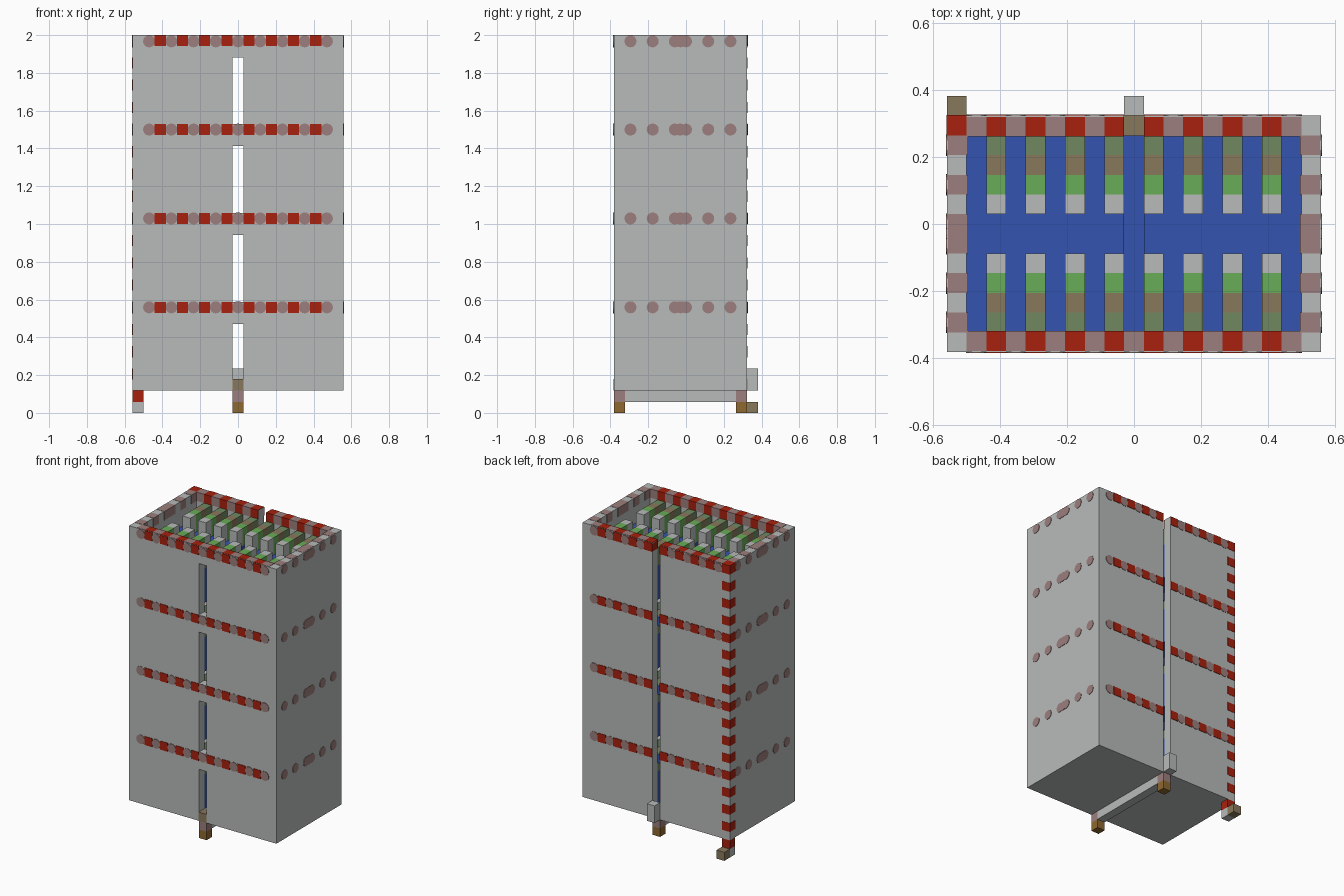
import bpy, bmesh
from mathutils import Matrix, Vector

cube = bpy.data.objects.get("Cube")
if cube:
    bpy.data.objects.remove(cube, do_unlink=True)

U = 2 / 34                                   # edge of one building block
ORIGIN = Vector((-9.5 * U, -6.5 * U, 0))
LEVELS = (8, 16, 24, 32)
COLUMNS = range(2, 17, 2)
SIDE_ROWS = (1, 3, 5, 6, 8, 10)


def material(name, rgb):
    lin = [((c / 255 + 0.055) / 1.055) ** 2.4 for c in rgb] + [1]
    m = bpy.data.materials.new(name)
    m.use_nodes = True
    m.diffuse_color = lin
    m.node_tree.nodes["Principled BSDF"].inputs["Base Color"].default_value = lin
    return m


GREY = material("light grey", (184, 187, 186))
RED = material("brick red", (168, 33, 15))
MAUVE = material("dusty mauve", (155, 127, 125))
BROWN = material("ochre brown", (143, 104, 48))
TAUPE = material("taupe", (137, 121, 92))
MOSS = material("moss green", (112, 136, 97))
GREEN = material("leaf green", (104, 172, 88))
BLUE = material("strong blue", (52, 84, 176))


def finish(name, bm, mat):
    mesh = bpy.data.meshes.new(name)
    bm.to_mesh(mesh)
    bm.free()
    mesh.materials.append(mat)
    ob = bpy.data.objects.new(name, mesh)
    bpy.context.collection.objects.link(ob)
    return ob


def blocks(name, mat, spans):
    """Boxes given as (corner, size) in block units."""
    bm = bmesh.new()
    for corner, size in spans:
        c, s = Vector(corner), Vector(size)
        mid = ORIGIN + (c + s / 2) * U
        bmesh.ops.create_cube(bm, size=1, matrix=Matrix.Translation(mid) @ Matrix.Diagonal((*(s * U), 1)))
    return finish(name, bm, mat)


def discs(name, mat, centres, axis):
    """Thin round plates facing along the axis, centred in block units."""
    bm = bmesh.new()
    turn = Vector((0, 0, 1)).rotation_difference(Vector(axis)).to_matrix().to_4x4()
    for c in centres:
        m = Matrix.Translation(ORIGIN + Vector(c) * U) @ turn
        bmesh.ops.create_cone(bm, cap_ends=True, segments=16, radius1=0.032, radius2=0.032,
                              depth=0.006, matrix=m)
    return finish(name, bm, mat)


# Hollow tower shell
blocks("tower_floor", GREY, [((0, 0, 2), (19, 12, 1))])
blocks("side_walls", GREY, [((x, 0, 3), (1, 12, 31)) for x in (0, 18)])
blocks("front_wall", GREY, [((x, 0, 3), (8, 1, 31)) for x in (1, 10)])
blocks("back_wall", GREY, [((x, 11, 3), (8, 1, 31)) for x in (1, 10)])
blocks("front_lintels", GREY, [((9, 0, z), (1, 1, 2)) for z in LEVELS])

# Red and mauve bands around the walls
bands = [z + 1 for z in LEVELS]
E = 0.06                                     # plate relief in block units


def dot_z(z):
    return z + (0.44 if z == 33 else 0.5)


for label, y, plate_y in (("front", 0, -E), ("back", 12, 0)):
    blocks(label + "_red_plates", RED,
           [((x, y + plate_y, z), (1, E, 1)) for z in bands for x in COLUMNS])
    discs(label + "_mauve_dots", MAUVE,
          [(x + 0.5, y, dot_z(z)) for z in bands for x in range(1, 18, 2)
           if not (label == "back" and x == 9)], (0, 1, 0))
for label, x in (("right", 0), ("left", 19)):
    discs(label + "_mauve_dots", MAUVE,
          [(x, y + 0.5, dot_z(z)) for z in bands for y in SIDE_ROWS + (5.5,)], (1, 0, 0))

# Band blocks showing on the rim and its inner face
for label, y in (("front", E), ("back", 11 - E)):
    blocks(label + "_rim_red", RED, [((x, y, 33), (1, 1, 1 + E / 2)) for x in COLUMNS])
    blocks(label + "_rim_mauve", MAUVE,
           [((x, y, 33), (1, 1, 1 + E / 2)) for x in range(1, 18, 2)
            if not (label == "back" and x == 9)])
blocks("side_rim_mauve", MAUVE,
       [((x, y, 33), (1, 1, 1 + E / 2)) for x in (E, 18 - E) for y in SIDE_ROWS])

# Alternating red blocks up the rear corner
blocks("corner_red_blocks", RED,
       [((-E / 2, 11, z), (1 + E / 2, 1 + E / 2, 1 + (E / 2 if z == 33 else 0))) for z in range(3, 34, 2)])
blocks("corner_foot_red", RED, [((0, 11, 1), (1, 1, 1))])
blocks("corner_foot_grey", GREY, [((0, 11, 0), (1, 1, 1))])
blocks("corner_foot_taupe", TAUPE, [((0, 12, 0), (1, 1, 1))])

# Central rail, its feet and the rear latch
blocks("under_rail", GREY, [((9, 1, 1), (1, 10, 1))])
blocks("rail_end_mauve", MAUVE, [((9, y, 1), (1, 1, 1)) for y in (0, 11)])
blocks("rail_feet", BROWN, [((9, y, 0), (1, 1, 1)) for y in (0, 11)])
blocks("slot_sills", TAUPE, [((9, y, 2), (1, 1 + E / 2, 1 + E / 2)) for y in (-E / 2, 11)])
blocks("rear_latch", GREY, [((9, 12, 2), (1, 1, 2))])

# Blue storage cores on each level with a walkway between them
blocks("blue_cores", BLUE, [((x, 1, z - 5), (8, 10, 4)) for z in LEVELS for x in (1, 10)])
blocks("blue_walkways", BLUE, [((9, 1, z), (1, 10, 1)) for z in LEVELS[:-1]])

# Mirrored rows of coloured strips on top of each core
for step, (name, mat) in enumerate((("moss", MOSS), ("taupe", TAUPE), ("green", GREEN), ("grey", GREY))):
    blocks("strip_" + name, mat,
           [((x, y, z - 1), (1, 1, 2)) for z in LEVELS for x in COLUMNS for y in (1 + step, 10 - step)])
